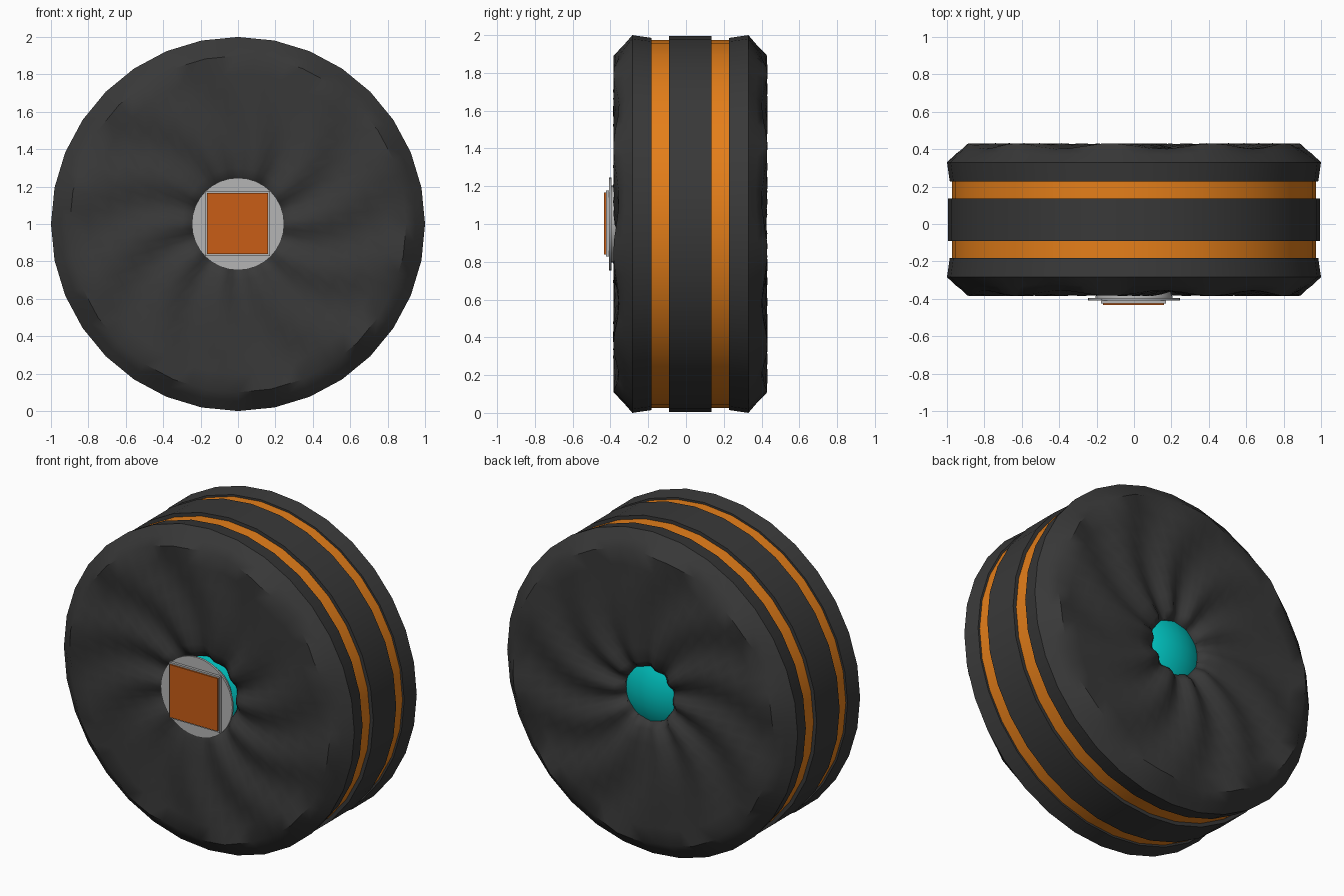
import bpy, bmesh, math

if "Cube" in bpy.data.objects:
    bpy.data.objects.remove(bpy.data.objects["Cube"])

MID = 0.023      # wheel centre along y
SEG = 64         # samples round the wheel (outline is a 32-gon)
PLEATS = 10


def mat(name, rgb):
    m = bpy.data.materials.new(name)
    m.diffuse_color = (*rgb, 1)
    m.use_nodes = True
    m.node_tree.nodes["Principled BSDF"].inputs["Base Color"].default_value = m.diffuse_color
    return m


rubber = mat("dark rubber", (0.04, 0.04, 0.04))
orange = mat("bright orange", (0.78, 0.21, 0.01))
rust = mat("deep orange", (0.58, 0.11, 0.008))
grey = mat("light grey", (0.46, 0.46, 0.46))
cyan = mat("cyan", (0.0, 0.55, 0.53))


def finish(bm, name, material, angle=40):
    bmesh.ops.recalc_face_normals(bm, faces=bm.faces)
    me = bpy.data.meshes.new(name)
    bm.to_mesh(me)
    bm.free()
    ob = bpy.data.objects.new(name, me)
    bpy.context.collection.objects.link(ob)
    me.materials.append(material)
    bpy.ops.object.select_all(action='DESELECT')
    ob.select_set(True)
    bpy.context.view_layer.objects.active = ob
    bpy.ops.object.shade_smooth_by_angle(angle=math.radians(angle))
    return ob


def lathe(name, rings, material, seg=32, closed=False, cap=False):
    """rings: (radius, y, pleat depth, twist) swept round the wheel axis."""
    bm = bmesh.new()
    loops = []
    for r, y, amp, twist in rings:
        loop = []
        for i in range(seg):
            a = math.tau * i / seg
            rr = r * math.cos(math.pi / 32) if (seg == SEG and i % 2) else r
            dip = amp * (1 - math.cos(PLEATS * (a - twist))) / 2
            side = 1 if y > MID else -1
            loop.append(bm.verts.new((rr * math.cos(a), y - side * dip, 1 + rr * math.sin(a))))
        loops.append(loop)
    pairs = list(zip(loops, loops[1:]))
    if closed:
        pairs.append((loops[-1], loops[0]))
    for p, q in pairs:
        for i in range(seg):
            j = (i + 1) % seg
            bm.faces.new((p[i], p[j], q[j], q[i]))
    if cap:
        bm.faces.new(loops[0])
        bm.faces.new(loops[-1])
    return finish(bm, name, material)


def plate(name, half, y0, y1, material):
    bm = bmesh.new()
    bmesh.ops.create_cube(bm, size=1)
    for v in bm.verts:
        v.co = (v.co.x * 2 * half - 0.003, (y0 + y1) / 2 + v.co.y * (y1 - y0), 1.003 + v.co.z * 2 * half)
    return finish(bm, name, material)


# Outer tyre halves with swirling pleated side walls
for side, name, hole in ((-1, "front_tyre_wall", 0.215), (1, "back_tyre_wall", 0.17)):
    profile = [(0.95, 0.205, 0, 0), (0.985, 0.205, 0, 0), (1.0, 0.307, 0, 0),
               (0.95, 0.358, 0.012, 0.50), (0.90, 0.408, 0.03, 0.46), (0.80, 0.409, 0.035, 0.38),
               (0.70, 0.409, 0.035, 0.29), (0.60, 0.409, 0.035, 0.20),
               (0.50, 0.408, 0.035, 0.12), (0.40, 0.405, 0.035, 0.06),
               (0.30, 0.398, 0.035, 0.02), (hole + 0.04, 0.385, 0.035, 0),
               (hole, 0.35, 0.025, 0), (hole - 0.02, 0.27, 0, 0)]
    lathe(name, [(r, MID + side * y, d, t) for r, y, d, t in profile], rubber, SEG)

# Centre tread band
lathe("centre_tread", [(0.95, -0.09, 0, 0), (0.995, -0.09, 0, 0),
                       (0.995, 0.135, 0, 0), (0.95, 0.135, 0, 0)], rubber, closed=True)

# Orange drum showing in the two grooves
lathe("orange_drum", [(0.973, -0.20, 0, 0), (0.973, 0.25, 0, 0)], orange)

# Cyan core ball seen through the side holes
bm = bmesh.new()
bmesh.ops.create_uvsphere(bm, u_segments=32, v_segments=16, radius=0.37)
bmesh.ops.translate(bm, verts=bm.verts, vec=(0, MID, 1))
finish(bm, "core_ball", cyan)

# Front hub: stem, flange, square plate and button
lathe("hub_stem", [(0.17, -0.30, 0, 0), (0.205, -0.385, 0, 0), (0.205, -0.397, 0, 0)], grey, cap=True)
lathe("hub_flange", [(0.247, -0.395, 0, 0), (0.247, -0.408, 0, 0)], grey, cap=True)
plate("hub_plate", 0.174, -0.424, -0.405, grey)
plate("hub_button", 0.164, -0.433, -0.420, rust)
